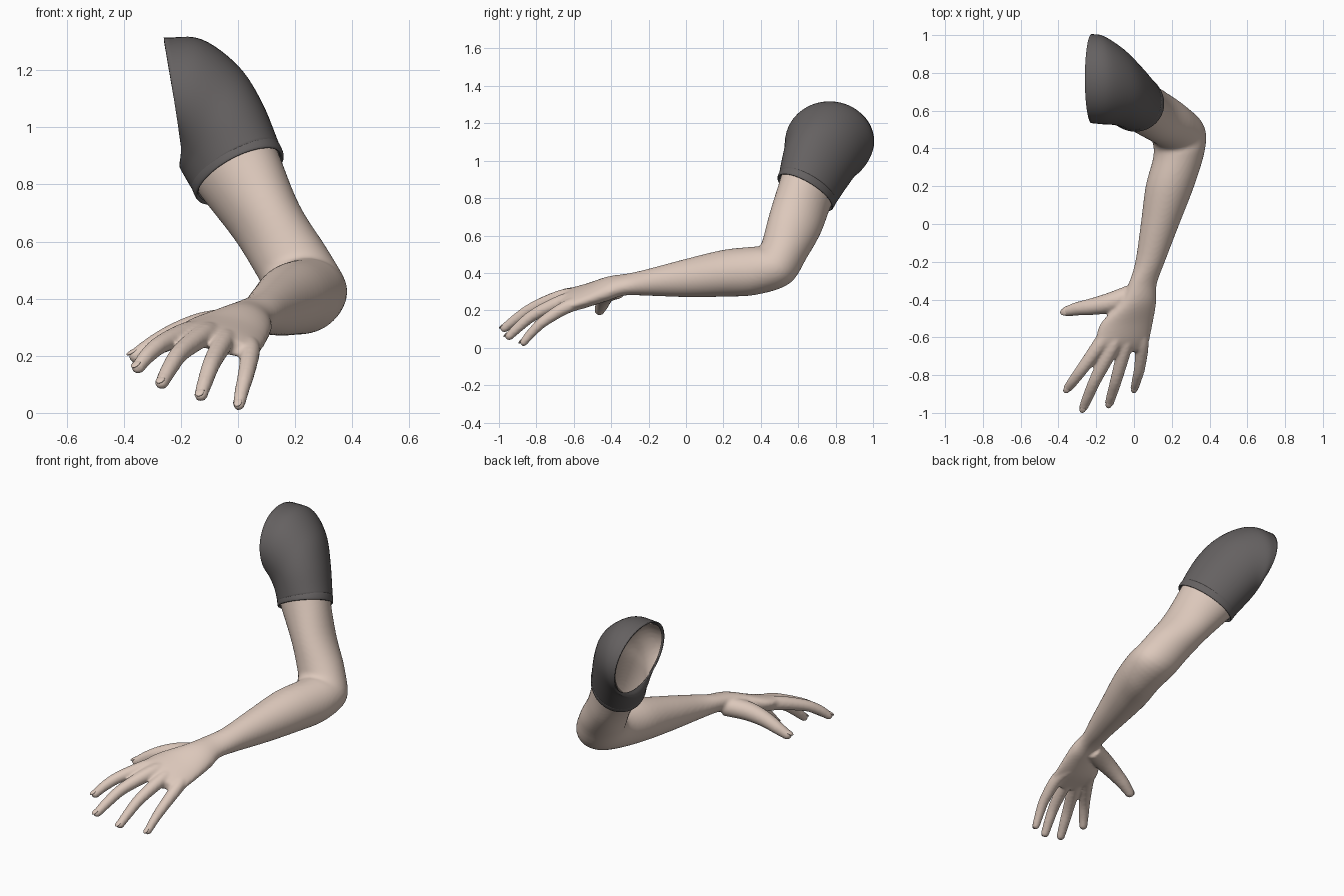
import bpy, bmesh, math
from mathutils import Vector, Matrix

if "Cube" in bpy.data.objects:
    bpy.data.objects.remove(bpy.data.objects["Cube"])


def material(name, rgb):
    m = bpy.data.materials.new(name)
    m.diffuse_color = (*rgb, 1)
    m.use_nodes = True
    m.node_tree.nodes["Principled BSDF"].inputs["Base Color"].default_value = m.diffuse_color
    return m


SKIN = material("skin", (0.72, 0.58, 0.50))
CLOTH = material("dark_cloth", (0.13, 0.12, 0.12))


def spline(keys, steps):
    """Catmull-Rom interpolation of equally long number lists."""
    k = [Vector(v) for v in keys]
    k = [k[0] * 2 - k[1]] + k + [k[-1] * 2 - k[-2]]
    out = []
    for i in range(1, len(k) - 2):
        a, b, c, d = k[i - 1:i + 3]
        for s in range(steps):
            t = s / steps
            out.append(0.5 * (2 * b + (c - a) * t + (2 * a - 5 * b + 4 * c - d) * t ** 2
                              + (3 * b - a - 3 * c + d) * t ** 3))
    return out + [k[-2]]


def loft(bm, sections, steps=5, sides=40, caps=True):
    """Skin elliptical sections: centre, half axis u, half axis v."""
    rings = []
    for s in spline(sections, steps):
        c, u, v = Vector(s[0:3]), Vector(s[3:6]), Vector(s[6:9])
        rings.append([bm.verts.new(c + u * math.cos(a) + v * math.sin(a))
                      for a in (2 * math.pi * i / sides for i in range(sides))])
    faces = []
    for r, q in zip(rings, rings[1:]):
        for i in range(sides):
            j = (i + 1) % sides
            faces.append(bm.faces.new((r[i], r[j], q[j], q[i])))
    if caps:
        faces += [bm.faces.new(rings[0]), bm.faces.new(rings[-1])]
    bmesh.ops.recalc_face_normals(bm, faces=faces)


def digit(bm, joints):
    """Round finger through joints (x, y, z, radius) with a ball tip."""
    pts = [Vector(j[:3]) for j in joints]
    sections = []
    for i, p in enumerate(pts):
        d = (pts[min(i + 1, len(pts) - 1)] - pts[max(i - 1, 0)]).normalized()
        u = d.cross(Vector((0, 0, 1))).normalized()
        r = joints[i][3]
        sections.append((*p, *(u * r), *(u.cross(d) * r)))
    loft(bm, sections, 4, 20)
    bmesh.ops.create_uvsphere(bm, u_segments=20, v_segments=12, radius=joints[-1][3],
                              matrix=Matrix.Translation(pts[-1]))


def make_object(name, bm, mat):
    me = bpy.data.meshes.new(name)
    bm.to_mesh(me)
    bm.free()
    me.materials.append(mat)
    for p in me.polygons:
        p.use_smooth = True
    ob = bpy.data.objects.new(name, me)
    bpy.context.collection.objects.link(ob)
    return ob


# Sleeve sections, shoulder opening to hem
SLEEVE = [
    (-.225, .77, 1.105, -.035, 0, .205, 0, -.232, 0),
    (-.165, .762, 1.092, .035, 0, .213, 0, -.23, 0),
    (-.10, .735, 1.035, .10, 0, .175, 0, -.207, .01),
    (-.05, .695, .955, .132, 0, .125, 0, -.178, .045),
    (.0, .645, .845, .15, 0, .065, 0, -.145, .075),
]


def resize(s, k, shift=(0, 0, 0)):
    return tuple(s[i] + shift[i] for i in range(3)) + tuple(x * k for x in s[3:])


# Bare arm sections, from under the hem to the knuckles
ARM = [
    (.10, .585, .67, .117, 0, .05, 0, -.137, .05),
    (.185, .53, .535, .13, .01, .03, 0, -.118, .05),
    (.235, .475, .445, .142, .02, 0, 0, -.08, .10),
    (.238, .37, .412, .135, .01, 0, 0, -.01, .128),
    (.19, .20, .398, .128, 0, 0, 0, 0, .125),
    (.138, 0, .373, .102, 0, 0, 0, 0, .102),
    (.085, -.20, .35, .078, 0, 0, 0, 0, .072),
    (.045, -.32, .338, .075, 0, -.01, 0, .01, .058),
    (.02, -.42, .315, .097, 0, -.02, 0, 0, .062),
    (-.04, -.53, .28, .138, 0, -.03, .01, 0, .056),
    (-.062, -.63, .258, .142, .01, -.035, 0, 0, .044),
    (-.062, -.68, .24, .125, .01, -.035, 0, 0, .03),
]
DIGITS = [
    # thumb
    [(.0, -.37, .315, .055), (-.12, -.415, .30, .054), (-.22, -.437, .27, .045),
     (-.30, -.449, .232, .036), (-.355, -.462, .2, .028)],
    # index, middle, ring and little fingers
    [(-.12, -.54, .285, .04), (-.175, -.63, .28, .04), (-.265, -.755, .243, .033),
     (-.315, -.822, .203, .029), (-.35, -.868, .16, .024)],
    [(-.08, -.56, .28, .04), (-.12, -.66, .272, .04), (-.2, -.815, .213, .033),
     (-.24, -.905, .155, .029), (-.267, -.97, .105, .024)],
    [(-.03, -.56, .265, .04), (-.05, -.66, .248, .038), (-.09, -.81, .178, .032),
     (-.113, -.89, .115, .028), (-.13, -.945, .063, .024)],
    [(.03, -.54, .25, .038), (.042, -.64, .217, .036), (.03, -.76, .142, .03),
     (.015, -.823, .083, .026), (.003, -.868, .03, .022)],
]

# Arm and hand fused into one skin
bm = bmesh.new()
inside = [resize(s, .94) for s in SLEEVE]
loft(bm, [resize(SLEEVE[0], .94, (-.07, 0, .01))] + inside + ARM)
for d in DIGITS:
    digit(bm, d)
arm = make_object("arm_and_hand", bm, SKIN)
rm = arm.modifiers.new("fuse", "REMESH")
rm.mode = "VOXEL"
rm.voxel_size = 0.009
sm = arm.modifiers.new("soften", "SMOOTH")
sm.factor = 0.5
sm.iterations = 5
bpy.context.view_layer.update()
fused = bpy.data.meshes.new_from_object(arm.evaluated_get(bpy.context.evaluated_depsgraph_get()))
arm.modifiers.clear()

# Open the skin at the shoulder
bm = bmesh.new()
bm.from_mesh(fused)
co, no = Vector((-.222, .77, 1.105)), Vector((-.41, 0, -.07)).normalized()
upper = [f for f in bm.faces if f.calc_center_median().z > .7]
geom = list({e for f in upper for e in f.edges} | {v for f in upper for v in f.verts}) + upper
bmesh.ops.bisect_plane(bm, geom=geom, plane_co=co, plane_no=no)
cut = [v for v in bm.verts if v.co.z > .72 and (v.co - co).dot(no) > 1e-4]
bmesh.ops.delete(bm, geom=cut, context="VERTS")
bm.to_mesh(fused)
bm.free()
arm.data = fused
if not fused.materials:
    fused.materials.append(SKIN)
for p in fused.polygons:
    p.use_smooth = True

# Fingernails
bm = bmesh.new()
for d in DIGITS:
    tip, prev, r = Vector(d[-1][:3]), Vector(d[-2][:3]), d[-1][3]
    y = (tip - prev).normalized()
    x = y.cross(Vector((0, 0, 1))).normalized()
    z = x.cross(y)
    rot = Matrix((x, y, z)).transposed().to_4x4()
    bmesh.ops.create_uvsphere(
        bm, u_segments=16, v_segments=8, radius=1,
        matrix=Matrix.Translation(tip + z * r * .72 + y * r * .15) @ rot
        @ Matrix.Diagonal((r * .68, r * .95, r * .25, 1)))
make_object("fingernails", bm, SKIN)

# Sleeve
bm = bmesh.new()
loft(bm, SLEEVE, 6, 48, caps=False)
sleeve = make_object("sleeve", bm, CLOTH)
so = sleeve.modifiers.new("thickness", "SOLIDIFY")
so.thickness = 0.008
so.offset = 0

# Turned hem at the sleeve end
bm = bmesh.new()
hem = SLEEVE[-1]
axis = Vector(hem[3:6]).cross(Vector(hem[6:9])).normalized()
loft(bm, [resize(hem, k, axis * t) for k, t in
          ((1.0, -.025), (1.035, -.018), (1.035, .012), (1.0, .02), (.95, .012))],
     3, 48, caps=False)
make_object("sleeve_hem", bm, CLOTH)
